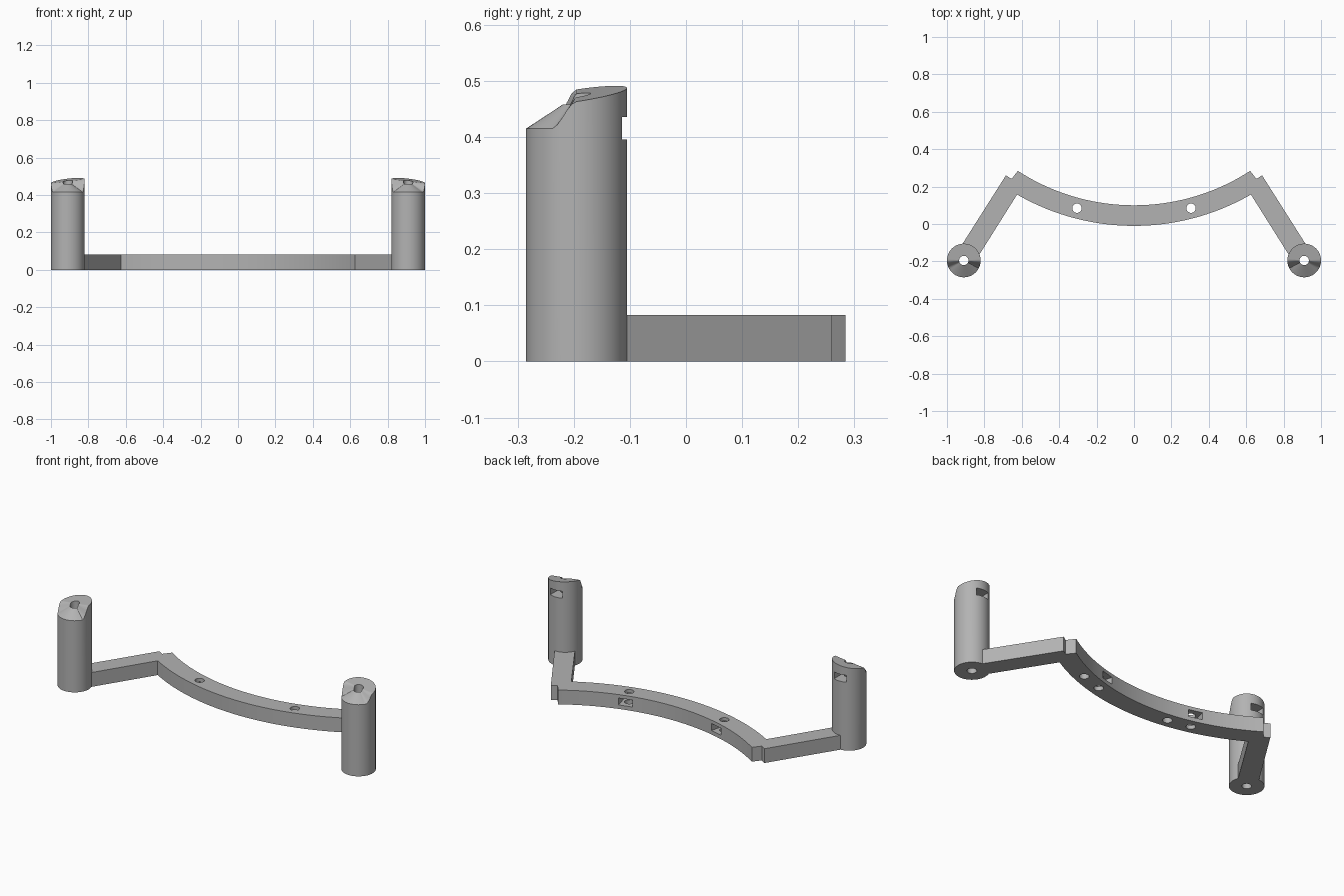
import bpy, bmesh
from math import sin, cos, pi, radians, asin
from mathutils import Vector, Matrix

if "Cube" in bpy.data.objects:
    bpy.data.objects.remove(bpy.data.objects["Cube"])

grey = bpy.data.materials.new("plain grey")
grey.use_nodes = True
grey.diffuse_color = (0.45, 0.45, 0.45, 1)
grey.node_tree.nodes["Principled BSDF"].inputs["Base Color"].default_value = (0.45, 0.45, 0.45, 1)

POST = Vector((0.91, -0.195))      # post axis
POST_R, HOLE_R = 0.09, 0.025
ARC_Y, R_BACK, R_FRONT = 1.24, 1.14, 1.25   # bow centre and radii
R_MID = (R_BACK + R_FRONT) / 2
BAR_H = 0.083


def make(name, bm):
    bmesh.ops.recalc_face_normals(bm, faces=bm.faces)
    me = bpy.data.meshes.new(name)
    bm.to_mesh(me)
    bm.free()
    me.materials.append(grey)
    ob = bpy.data.objects.new(name, me)
    bpy.context.collection.objects.link(ob)
    return ob


def activate(ob):
    bpy.ops.object.select_all(action='DESELECT')
    ob.select_set(True)
    bpy.context.view_layer.objects.active = ob


def cut(ob, cutter):
    mod = ob.modifiers.new("cut", 'BOOLEAN')
    mod.operation, mod.solver, mod.object = 'DIFFERENCE', 'EXACT', cutter
    activate(ob)
    bpy.ops.object.modifier_apply(modifier=mod.name)
    bpy.data.objects.remove(cutter)


def drill(x, y, z0, z1):
    bm = bmesh.new()
    bmesh.ops.create_cone(bm, cap_ends=True, segments=32, radius1=HOLE_R, radius2=HOLE_R,
                          depth=z1 - z0, matrix=Matrix.Translation((x, y, (z0 + z1) / 2)))
    return make("hole_cutter", bm)


def slot(x, y, z, length, angle):
    # box cutter, long side along y before turning
    bm = bmesh.new()
    bmesh.ops.create_cube(bm, size=1, matrix=Matrix.Translation((x, y, z))
                          @ Matrix.Rotation(angle, 4, 'Z') @ Matrix.Diagonal((0.078, length, 0.04, 1)))
    return make("slot_cutter", bm)


def on_arc(r, t):
    return Vector((r * sin(t), ARC_Y - r * cos(t)))


# Bowed bar with an angled arm at each end, as one extruded outline
along = Vector((0.536, -0.845)).normalized()
side = Vector((-along.y, along.x))
half = 0.0535
start = POST - along * 0.505
t_in, t_end = radians(30), radians(33)
n = 40
arm = [POST - along * 0.04 - side * half, POST - along * 0.04 + side * half,
       start + side * half, start + side * 0.018, on_arc(R_BACK, t_end)]
outline = [on_arc(R_FRONT, -t_in + 2 * t_in * i / n) for i in range(n + 1)]
outline += arm
outline += [on_arc(R_BACK, t_end - 2 * t_end * i / n) for i in range(1, n)]
outline += [Vector((-p.x, p.y)) for p in reversed(arm)]

bm = bmesh.new()
face = bm.faces.new([bm.verts.new((p.x, p.y, 0)) for p in outline])
ext = bmesh.ops.extrude_face_region(bm, geom=[face])
bmesh.ops.translate(bm, vec=(0, 0, BAR_H),
                    verts=[v for v in ext["geom"] if isinstance(v, bmesh.types.BMVert)])
frame = make("bowed_frame", bm)

# Through holes, blind holes beneath and nut slots in the back
for x in (-0.305, 0.305):
    t = asin(x / R_MID)
    p = on_arc(R_MID, t)
    cut(frame, drill(p.x, p.y, -0.1, 0.2))
    b = on_arc(R_MID, asin((x + 0.132) / R_MID))
    cut(frame, drill(b.x, b.y, -0.1, 0.04))
    s = on_arc(R_MID - 0.025, t)
    cut(frame, slot(s.x, s.y, 0.043, 0.12, t))


# Posts with a sculpted top: tilted plane behind, drooping cone in front
def top_height(s, r, a):
    dx, dy = r * cos(a), r * sin(a)
    plane = 0.474 - 0.12 * s * dx + 0.15 * dy
    if dy >= -1e-6:
        return plane
    k = min(1, -sin(a) / 0.5)
    k = k * k * (3 - 2 * k)
    edge = 0.474 - 0.12 * s * POST_R * cos(a)
    rim = edge + (0.415 - edge) * k
    return 0.474 + (rim - 0.474) * r / POST_R


def post(name, s):
    bm = bmesh.new()
    seg = 64
    loops = []
    for r, top in ((POST_R, 0), (POST_R, 1), (HOLE_R, 1), (HOLE_R, 0)):
        ring = []
        for i in range(seg):
            a = 2 * pi * i / seg
            z = top_height(s, r, a) if top else 0
            ring.append(bm.verts.new((s * POST.x + r * cos(a), POST.y + r * sin(a), z)))
        loops.append(ring)
    for k in range(4):
        lo, hi = loops[k], loops[(k + 1) % 4]
        for i in range(seg):
            j = (i + 1) % seg
            bm.faces.new((lo[i], lo[j], hi[j], hi[i]))
    ob = make(name, bm)
    cut(ob, slot(s * POST.x, POST.y + 0.045, 0.416, 0.15, 0))
    return ob


parts = [frame, post("left_post", 1), post("right_post", -1)]
for ob in parts:
    activate(ob)
    bpy.ops.object.shade_smooth_by_angle(angle=radians(30))
